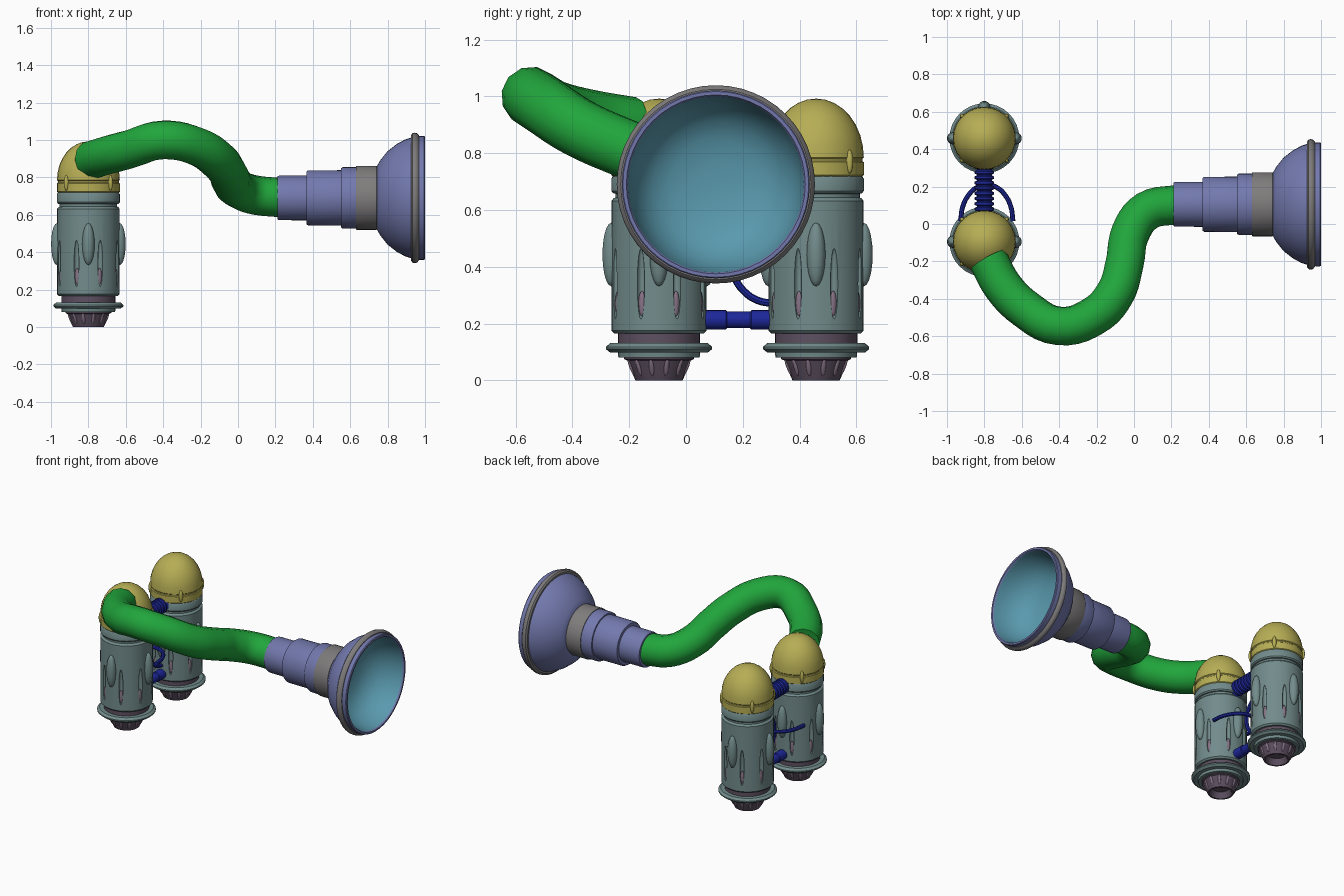
import bpy, bmesh
from math import sin, cos, pi, radians
from mathutils import Matrix, Vector

if "Cube" in bpy.data.objects:
    bpy.data.objects.remove(bpy.data.objects["Cube"])


def material(name, *rgb):
    m = bpy.data.materials.new(name)
    m.diffuse_color = (*rgb, 1)
    m.use_nodes = True
    m.node_tree.nodes["Principled BSDF"].inputs["Base Color"].default_value = m.diffuse_color
    return m


GREEN = material("green", .015, .38, .045)
VIOLET = material("violet", .17, .19, .42)
TEAL = material("teal", .10, .32, .42)
YELLOW = material("yellow", .47, .42, .09)
STEEL = material("steel", .17, .26, .26)
PLUM = material("plum", .11, .08, .12)
MAUVE = material("mauve", .24, .17, .24)
BLUE = material("blue", .012, .02, .32)
GREY = material("grey", .21, .20, .20)


def finish(name, bm, mat):
    me = bpy.data.meshes.new(name)
    bm.to_mesh(me)
    bm.free()
    ob = bpy.data.objects.new(name, me)
    bpy.context.collection.objects.link(ob)
    if mat:
        me.materials.append(mat)
    return ob


def lathe(name, profile, mat, matrix, sides=32):
    """Revolve (radius, height) points about the local z axis."""
    bm = bmesh.new()
    rings = []
    for r, h in profile:
        n = sides if r > 1e-5 else 1
        rings.append([bm.verts.new(matrix @ Vector((r * cos(2 * pi * k / sides),
                      r * sin(2 * pi * k / sides), h))) for k in range(n)])
    for a, b in zip(rings, rings[1:]):
        for k in range(sides):
            q = [a[k % len(a)], a[(k + 1) % len(a)], b[(k + 1) % len(b)], b[k % len(b)]]
            q = list(dict.fromkeys(q))
            if len(q) > 2:
                bm.faces.new(q)
    return finish(name, bm, mat)


def studs(name, base, count, start, radius, z, scale, mat, tilt=0):
    """Ring of ellipsoids; scale is (radial, tangential, vertical)."""
    bm = bmesh.new()
    for k in range(count):
        m = (base @ Matrix.Rotation(radians(start) + 2 * pi * k / count, 4, 'Z')
             @ Matrix.Translation((radius, 0, z)) @ Matrix.Rotation(tilt, 4, 'Y')
             @ Matrix.Diagonal((*scale, 1)))
        bmesh.ops.create_uvsphere(bm, u_segments=14, v_segments=10, radius=1, matrix=m)
    return finish(name, bm, mat)


def tube(name, points, radius, mat, bevel=4):
    """Round tube through the points."""
    cu = bpy.data.curves.new(name, 'CURVE')
    cu.dimensions = '3D'
    cu.bevel_depth, cu.bevel_resolution, cu.resolution_u = radius, bevel, 5
    cu.use_fill_caps = True
    sp = cu.splines.new('BEZIER')
    sp.bezier_points.add(len(points) - 1)
    for bp, p in zip(sp.bezier_points, points):
        bp.co = p
        bp.handle_left_type = bp.handle_right_type = 'AUTO'
    cu.materials.append(mat)
    ob = bpy.data.objects.new(name, cu)
    bpy.context.collection.objects.link(ob)
    return ob


# Two matching tanks
DOME = [(0, .715), (.16, .715), (.168, .723), (.168, .768), (.163, .772), (.163, .78)]
DOME += [(.168 * cos(t * pi / 16), .785 + .207 * sin(t * pi / 16)) for t in range(8)] + [(0, .992)]
for tag, y in (("front", -.095), ("rear", .458)):
    base = Matrix.Translation((-.8, y, 0))
    # nozzle with hollow end and slots
    lathe(tag + "_nozzle", [(0, .04), (.055, .04), (.072, 0), (.083, 0), (.092, .02),
          (.112, .07), (.123, .075), (.123, .09), (0, .09)], PLUM, base)
    studs(tag + "_nozzle_slots", base, 12, 15, .101, .045, (.006, .009, .032), MAUVE, .4)
    lathe(tag + "_base_ring", [(0, .08), (.143, .08), (.145, .098), (.172, .098), (.187, .11),
          (.187, .118), (.172, .131), (0, .131)], STEEL, base)
    lathe(tag + "_neck", [(0, .125), (.145, .125), (.145, .17), (0, .17)], PLUM, base)
    # body with eight cut grooves
    body = lathe(tag + "_tank_body", [(0, .165), (.157, .165), (.167, .175), (.167, .632),
                 (.16, .641), (.154, .643), (.154, .657), (.162, .659), (.168, .667),
                 (.168, .71), (.162, .72), (0, .72)], STEEL, base, 40)
    cutter = studs("groove_cutter", base, 8, 22.5, .167, .34, (.02, .014, .125), None)
    cutter.hide_render = True
    mod = body.modifiers.new("grooves", 'BOOLEAN')
    mod.operation, mod.object, mod.solver = 'DIFFERENCE', cutter, 'EXACT'
    bpy.context.view_layer.objects.active = body
    bpy.ops.object.modifier_apply(modifier=mod.name)
    bpy.data.objects.remove(cutter)
    studs(tag + "_groove_lights", base, 8, 22.5, .157, .27, (.009, .0125, .045), MAUVE)
    studs(tag + "_side_bulges", base, 4, 0, .168, .443, (.032, .033, .112), STEEL)
    # dome cap and clips
    lathe(tag + "_dome", DOME, YELLOW, base, 28)
    studs(tag + "_dome_clips", base, 4, 45, .166, .77, (.014, .013, .042), YELLOW)

# Ribbed upper connector
ALONG_Y = Matrix.Rotation(-pi / 2, 4, 'X')
ribs = [(0, .04)]
for k in range(10):
    h = .04 + k * .028
    ribs += [(.04, h), (.052, h + .006), (.052, h + .018), (.04, h + .024)]
ribs.append((0, .316))
lathe("ribbed_connector", ribs, BLUE, Matrix.Translation((-.8, 0, .695)) @ ALONG_Y, 20)

# Lower connector with collars
lathe("lower_connector", [(0, .03), (.034, .03), (.034, .14), (.029, .145), (.029, .225),
      (.034, .23), (.034, .33), (0, .33)], BLUE,
      Matrix.Translation((-.8, 0, .213)) @ ALONG_Y, 20)

# Thin hoses between the tanks
tube("horseshoe_hose", [(-.787 - .14 * cos(t * pi / 8), .015 + .195 * sin(t * pi / 8), .43)
                        for t in range(9)], .013, BLUE, 2)
tube("bowed_hose", [(-.8, .31 - .15 * sin(t * pi / 8), .42 - .15 * cos(t * pi / 8))
                    for t in range(9)], .013, BLUE, 2)

# Big flexible hose
tube("green_hose", [(-.78, -.19, .893), (-.7, -.335, .918), (-.58, -.455, .95), (-.4, -.545, 1.0),
                    (-.22, -.495, .965), (-.1, -.37, .885), (-.05, -.21, .815),
                    (-.02, -.05, .755), (.07, .07, .71), (.24, .105, .69)], .105, GREEN)

# Stepped horn, pointing along +x
HORN = Matrix.Translation((0, .105, .69)) @ Matrix.Rotation(pi / 2, 4, 'Y')
lathe("horn_tube", [(0, .21), (.116, .21), (.119, .22), (.12, .365), (.14, .365), (.147, .375),
      (.148, .55), (.158, .55), (.164, .56), (.164, .64), (0, .64)], VIOLET, HORN, 40)
lathe("horn_collar", [(0, .63), (.168, .63), (.171, .635), (.171, .74), (.167, .745), (0, .745)],
      GREY, HORN, 40)
lathe("horn_bell", [(0, .74), (.165, .74), (.2, .76), (.25, .80), (.289, .85), (.313, .895),
      (.326, .935), (.331, .97), (.331, .995), (.327, 1.0), (.315, 1.0), (.31, .99)],
      VIOLET, HORN, 48)
lathe("horn_bowl", [(.31, .99), (.303, .95), (.288, .90), (.262, .85), (.22, .805), (.16, .775),
      (.08, .76), (0, .756)], TEAL, HORN, 48)
lathe("horn_rim_ring", [(.32, .925), (.335, .925), (.346, .933), (.349, .945), (.346, .957),
      (.335, .967), (.32, .967), (.32, .925)], GREY, HORN, 48)

# Convert tubes and smooth all parts
bpy.ops.object.select_all(action='SELECT')
bpy.context.view_layer.objects.active = bpy.data.objects["green_hose"]
bpy.ops.object.convert(target='MESH')
bpy.ops.object.shade_smooth_by_angle(angle=radians(35))
